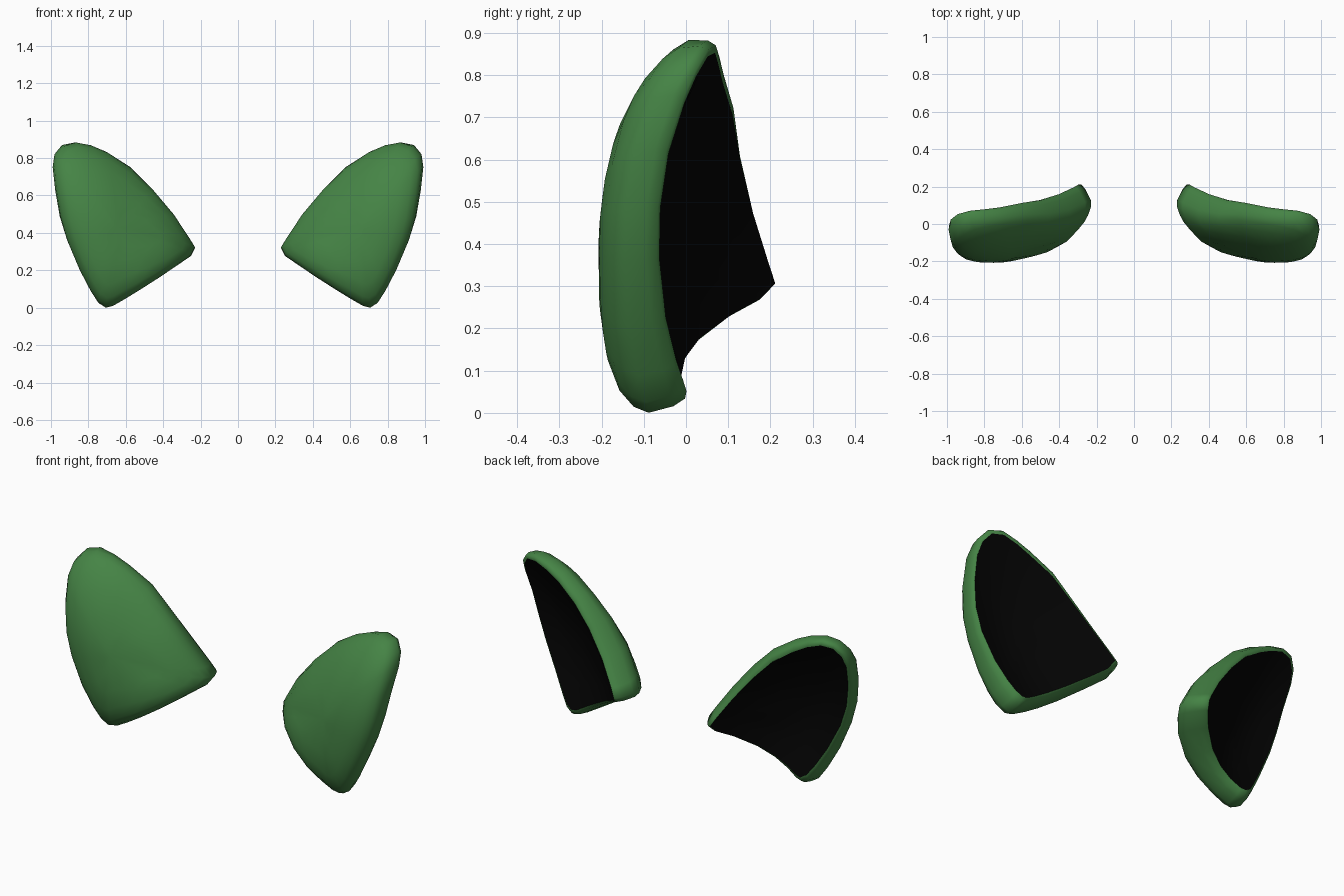
import bpy, bmesh
from mathutils import Vector

if "Cube" in bpy.data.objects:
    bpy.data.objects.remove(bpy.data.objects["Cube"])

# Front-view outline (x, z) of the right-hand pad
OUTLINE = [(.225, .32), (.255, .37), (.34, .50), (.45, .64), (.57, .755), (.70, .835),
           (.79, .875), (.88, .895), (.95, .88), (.99, .83), (1.0, .76), (.985, .63),
           (.96, .49), (.92, .36), (.85, .20), (.79, .085), (.75, .02), (.71, -.005),
           (.67, .005), (.60, .045), (.51, .10), (.41, .165), (.31, .235), (.245, .28)]
CENTRE = Vector((.67, .42))


def clamp(v):
    return min(1, max(0, v))


def back_point(q):
    """Point on the curved back surface and the direction of thickness."""
    u, v = q.x - .8, q.y - .4
    y = -.08 + 1.3 * u * u + .85 * v * v - u * v
    n = Vector((2.6 * u - v, -1, 1.7 * v - u)).normalized()
    return Vector((q.x, y, q.y)), (n + Vector((0, -.9, 0))).normalized()


def thickness(q):
    """Thicker towards the bottom and inner corner, thinner at the top."""
    top = clamp((q.y - .7) / .2)
    low = clamp((.35 - q.y) / .35)
    inner = clamp((.62 - q.x) / .2)
    return .126 - .02 * top + .04 * low + .04 * inner


def base_outline():
    pts = []
    for x, z in OUTLINE:
        q = Vector((x, z))
        n = back_point(q)[1]
        k = .7 - .5 * clamp((x - .75) / .2)
        pts.append(q - k * thickness(q) * Vector((n.x, n.z)))
    return pts


def place(q, inset, lift):
    # the outer side is rounder at the front, the inner side crisper
    inset *= 1 - .4 * clamp((.6 - q.x) / .25)
    inset += .03 * clamp((q.x - .75) / .2) * lift
    q = q + (CENTRE - q) * min(1, inset / .29)
    p, n = back_point(q)
    return p + n * thickness(q) * lift


def loft(name, rings, colour, flip):
    """Skin concentric rings (inset, lift), closing at the centre."""
    bm = bmesh.new()
    base = base_outline()
    loops = [[bm.verts.new(place(q, d, s)) for q in base] for d, s in rings]
    tip = bm.verts.new(place(CENTRE, 0, rings[-1][1]))
    n = len(base)
    for i in range(n):
        j = (i + 1) % n
        for a, b in zip(loops, loops[1:]):
            bm.faces.new((a[i], a[j], b[j], b[i]))
        bm.faces.new((loops[-1][i], loops[-1][j], tip))
    bm.normal_update()
    # front faces look to -y, the back panel looks to +y
    last = [f for f in bm.faces if len(f.verts) == 3]
    if (sum(f.normal.y for f in last) > 0) != flip:
        bmesh.ops.reverse_faces(bm, faces=bm.faces[:])
    for f in bm.faces:
        f.smooth = True
    me = bpy.data.meshes.new(name)
    bm.to_mesh(me)
    bm.free()
    ob = bpy.data.objects.new(name, me)
    bpy.context.collection.objects.link(ob)
    mat = bpy.data.materials.new(name + "_colour")
    mat.diffuse_color = colour
    mat.use_nodes = True
    mat.node_tree.nodes["Principled BSDF"].inputs["Base Color"].default_value = mat.diffuse_color
    me.materials.append(mat)
    # opposite side
    mod = ob.modifiers.new("mirror", 'MIRROR')
    mod.use_mirror_merge = False


# Green padded shell: rounded rim, side wall and domed front
loft("pad_shell", [(.018, 0), (.007, .07), (0, .28), (0, .65), (.014, .82),
                   (.042, .94), (.09, 1.0), (.16, 1.03), (.23, 1.04)],
     (.06, .23, .06, 1), False)

# Dark back lining
loft("back_lining", [(.018, 0), (.11, 0), (.2, 0)], (.001, .001, .001, 1), True)
